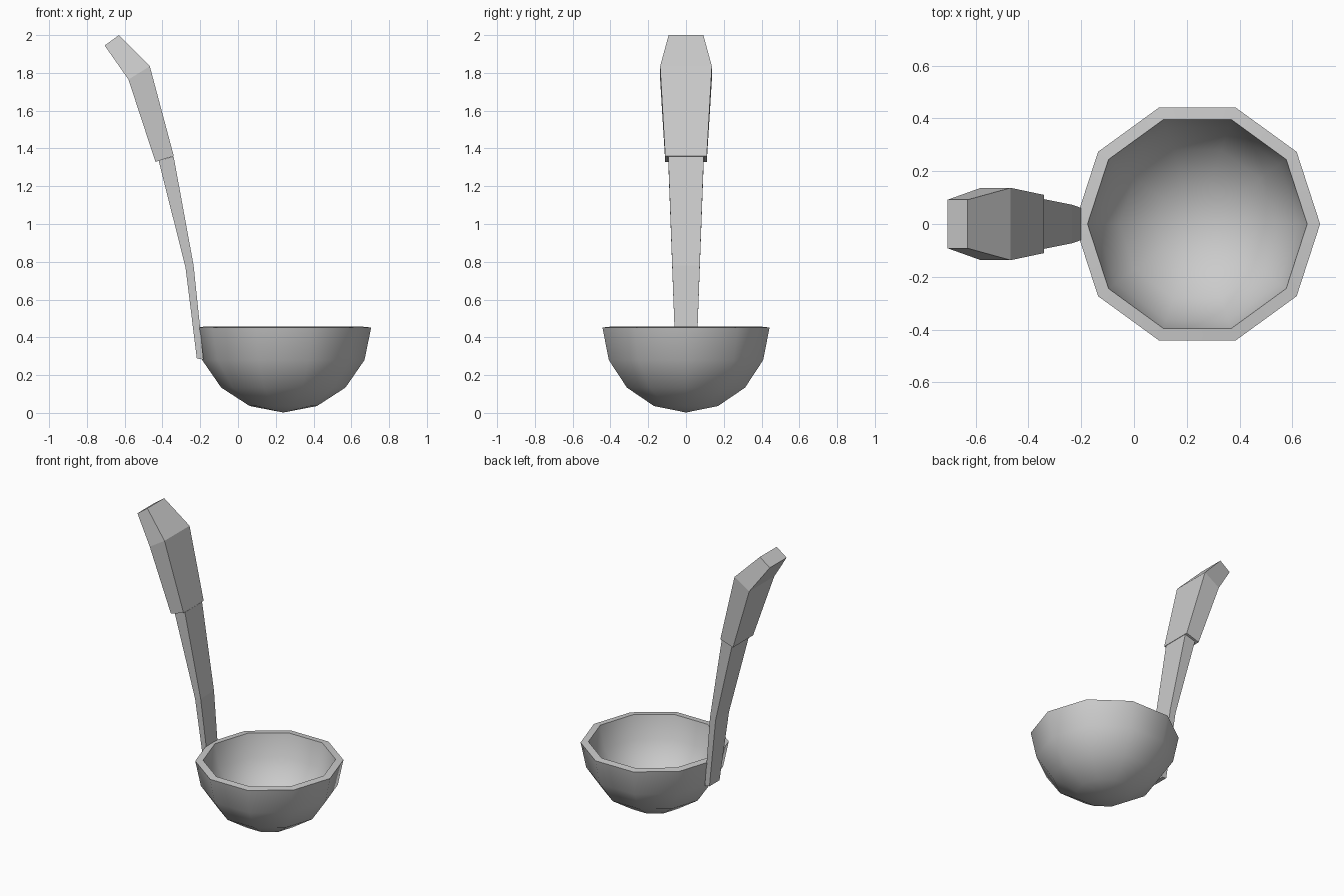
import bpy, bmesh
from math import sin, cos, pi, radians

if "Cube" in bpy.data.objects:
    bpy.data.objects.remove(bpy.data.objects["Cube"])


def make_object(name, bm, smooth=False):
    bmesh.ops.recalc_face_normals(bm, faces=bm.faces)
    mesh = bpy.data.meshes.new(name)
    bm.to_mesh(mesh)
    bm.free()
    obj = bpy.data.objects.new(name, mesh)
    bpy.context.collection.objects.link(obj)
    if smooth:
        bpy.ops.object.select_all(action='DESELECT')
        obj.select_set(True)
        bpy.context.view_layer.objects.active = obj
        bpy.ops.object.shade_smooth_by_angle(angle=radians(45))
    return obj


def arc(radius, depth, top):
    """Quarter ellipse from the rim (angle 0) down to the pole."""
    return [(radius * cos(k * pi / 8), top - depth * sin(k * pi / 8))
            for k in range(5)]


def lathe(name, profile, cx, sides):
    bm = bmesh.new()
    vs = [bm.verts.new((cx + r, 0, z)) for r, z in profile]
    es = [bm.edges.new(p) for p in zip(vs, vs[1:])]
    bmesh.ops.spin(bm, geom=vs + es, cent=(cx, 0, 0), axis=(0, 0, 1),
                   angle=2 * pi, steps=sides, use_duplicate=False)
    bmesh.ops.remove_doubles(bm, verts=bm.verts, dist=1e-4)
    return make_object(name, bm, smooth=True)


def loft(name, sections):
    """Rectangular sections: back (x, z), front (x, z), half width in y."""
    bm = bmesh.new()
    rings = [[bm.verts.new(c) for c in ((bx, -w, bz), (fx, -w, fz),
                                        (fx, w, fz), (bx, w, bz))]
             for (bx, bz), (fx, fz), w in sections]
    for a, b in zip(rings, rings[1:]):
        for i in range(4):
            j = (i + 1) % 4
            bm.faces.new((a[i], a[j], b[j], b[i]))
    bm.faces.new(rings[0])
    bm.faces.new(rings[-1])
    return make_object(name, bm)


# Ten-sided bowl with wall thickness
outer = arc(0.465, 0.45, 0.452)
inner = arc(0.416, 0.405, 0.457)
lathe("bowl", outer + inner[::-1] + outer[:1], 0.24, 10)

# Slim stem attached to the bowl's outside
loft("stem", [((-0.218, 0.288), (-0.183, 0.282), 0.055),
              ((-0.278, 0.77), (-0.235, 0.78), 0.073),
              ((-0.42, 1.335), (-0.341, 1.358), 0.094)])

# Wider bent grip
loft("grip", [((-0.437, 1.329), (-0.34, 1.36), 0.11),
              ((-0.58, 1.765), (-0.467, 1.835), 0.137),
              ((-0.706, 1.945), (-0.63, 2.0), 0.092)])
